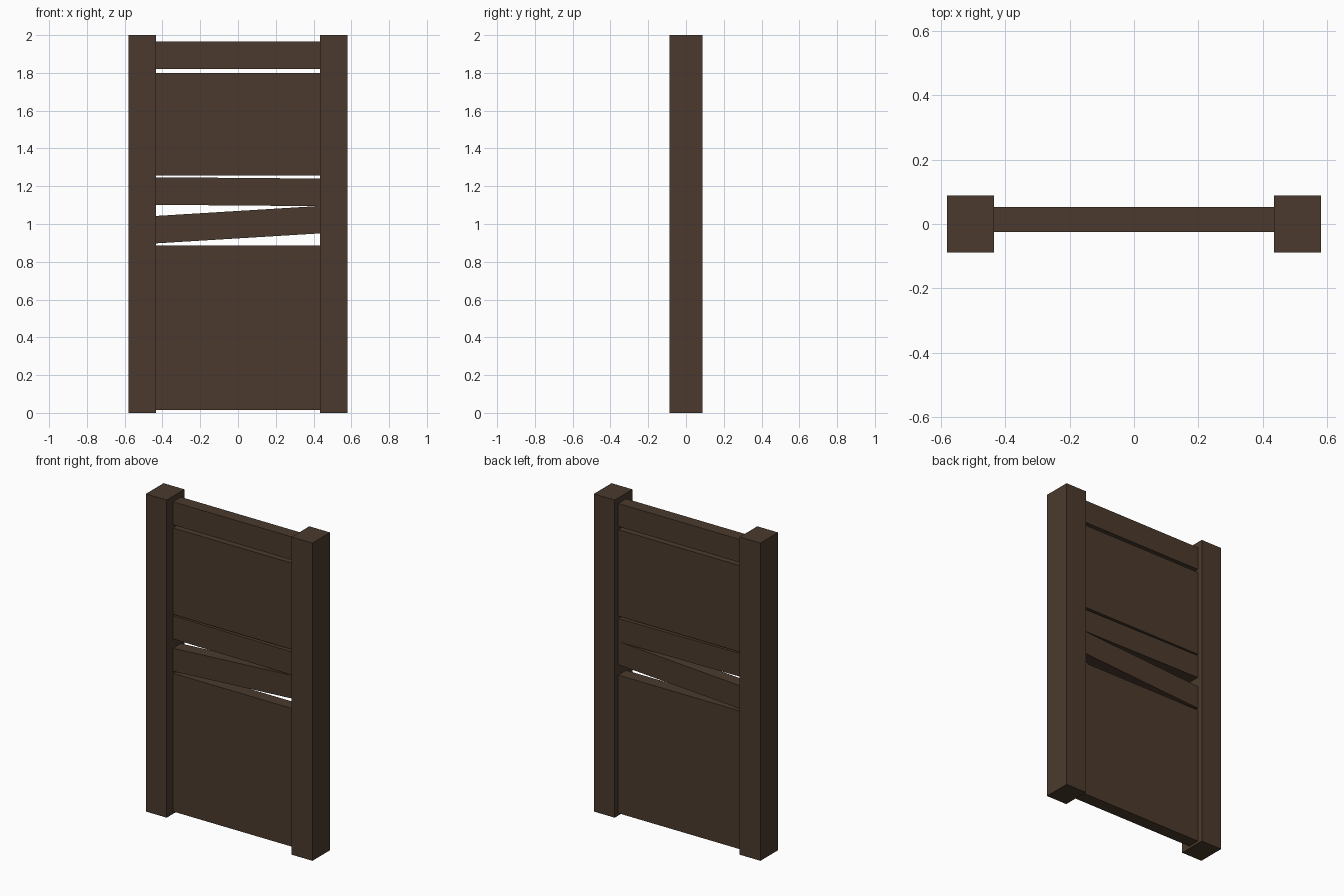
import bpy, bmesh, math
from mathutils import Matrix

if "Cube" in bpy.data.objects:
    bpy.data.objects.remove(bpy.data.objects["Cube"])

wood = bpy.data.materials.new("dark brown wood")
wood.diffuse_color = (0.07, 0.042, 0.026, 1)
wood.use_nodes = True
wood.node_tree.nodes["Principled BSDF"].inputs["Base Color"].default_value = wood.diffuse_color


def box(name, size, centre, tilt=0.0):
    """Box of given size, tilted about the y axis (right end up for positive tilt)."""
    bm = bmesh.new()
    m = (Matrix.Translation(centre) @ Matrix.Rotation(-tilt, 4, 'Y')
         @ Matrix.Diagonal((*size, 1)))
    bmesh.ops.create_cube(bm, size=1, matrix=m)
    me = bpy.data.meshes.new(name)
    bm.to_mesh(me)
    bm.free()
    me.materials.append(wood)
    ob = bpy.data.objects.new(name, me)
    bpy.context.collection.objects.link(ob)
    return ob


# Two square posts
for side, s in (("left", -1), ("right", 1)):
    box(side + "_post", (0.145, 0.176, 2.0), (s * 0.5075, 0, 1.0))

# Boards between the posts: name, bottom z, top z, rise across the opening
SPAN, DEPTH, Y = 0.87, 0.078, 0.014
boards = [
    ("lower_panel", 0.015, 0.885, 0.0),
    ("slanted_plank", 0.924, 1.069, 0.053),
    ("loose_plank", 1.098, 1.244, -0.007),
    ("upper_panel", 1.256, 1.80, 0.0),
    ("top_rail", 1.82, 1.965, 0.0),
]
for name, z0, z1, rise in boards:
    # ends are let slightly into the posts
    box(name, (SPAN + 0.03, DEPTH, z1 - z0), (0, Y, (z0 + z1) / 2),
        math.atan2(rise, SPAN))
